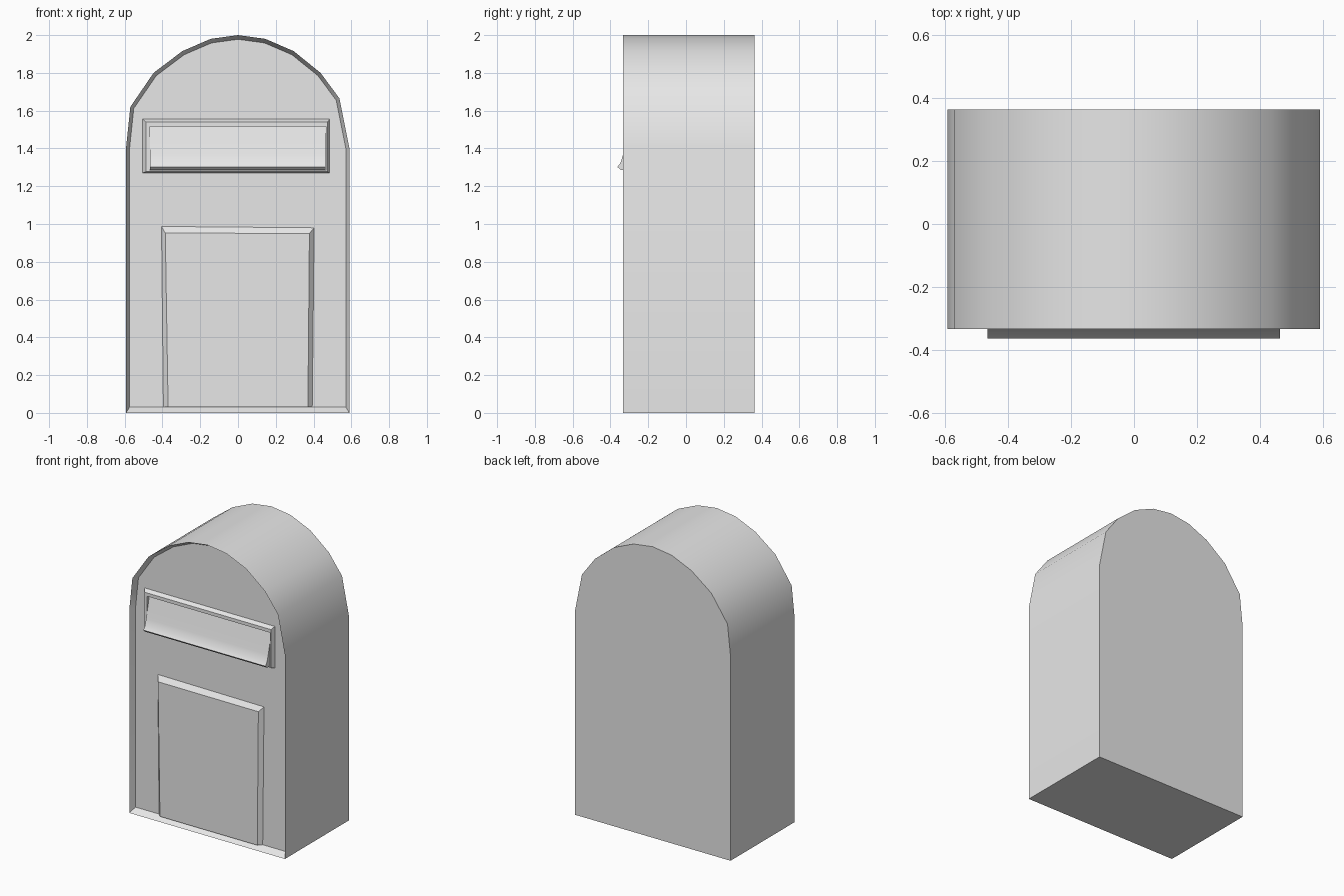
import bpy
import bmesh
import math

cube = bpy.data.objects.get("Cube")
if cube:
    bpy.data.objects.remove(cube, do_unlink=True)

grey = bpy.data.materials.new("light grey")
grey.use_nodes = True
grey.diffuse_color = (0.8, 0.8, 0.8, 1)
grey.node_tree.nodes["Principled BSDF"].inputs["Base Color"].default_value = (0.8, 0.8, 0.8, 1)


def finish(name, bm, smooth=False):
    bmesh.ops.recalc_face_normals(bm, faces=bm.faces)
    mesh = bpy.data.meshes.new(name)
    bm.to_mesh(mesh)
    bm.free()
    mesh.materials.append(grey)
    obj = bpy.data.objects.new(name, mesh)
    bpy.context.collection.objects.link(obj)
    if smooth:
        bpy.ops.object.select_all(action='DESELECT')
        obj.select_set(True)
        bpy.context.view_layer.objects.active = obj
        bpy.ops.object.shade_smooth_by_angle(angle=math.radians(30))
    return obj


def loft(name, sections, smooth=False):
    """Join (y, outline) sections into a closed solid; outlines are (x, z)."""
    bm = bmesh.new()
    rings = [[bm.verts.new((x, y, z)) for x, z in outline] for y, outline in sections]
    for a, b in zip(rings, rings[1:]):
        n = len(a)
        for i in range(n):
            j = (i + 1) % n
            bm.faces.new((a[i], a[j], b[j], b[i]))
    bm.faces.new(rings[0])
    bm.faces.new(rings[-1])
    return finish(name, bm, smooth)


def rect(left, right, bottom, top):
    return [(left, bottom), (right, bottom), (right, top), (left, top)]


BACK, FRONT, RECESS, RAISED = 0.363, -0.333, -0.293, -0.319

# Arched body with a sloping rim around a sunken front
arch = [(-0.593, 0), (0.59, 0), (0.59, 1.4), (0.537, 1.665), (0.437, 1.8),
        (0.295, 1.915), (0.145, 1.98), (0, 2), (-0.145, 1.98),
        (-0.295, 1.915), (-0.447, 1.8), (-0.57, 1.62), (-0.593, 1.4)]
inner = [(x * 0.968, 0.03 if z == 0 else z - 0.037 * (z - 1.4)) for x, z in arch]
loft("body", [(BACK, arch), (FRONT, arch), (RECESS, inner)], smooth=True)

# Raised door with bevelled edges
door_base = [(-0.395, 0.03), (0.393, 0.03), (0.403, 0.98), (-0.405, 0.987)]
door_face = [(-0.37, 0.03), (0.37, 0.03), (0.378, 0.95), (-0.385, 0.952)]
loft("door", [(RECESS + 0.005, door_base), (RECESS, door_base), (RAISED, door_face)])

# Raised frame around the letter slot
outer = rect(-0.505, 0.485, 1.27, 1.555)
lip = rect(-0.488, 0.474, 1.277, 1.54)
opening = rect(-0.467, 0.465, 1.282, 1.517)
loft("slot_frame", [(RECESS + 0.005, outer), (RECESS, outer), (RAISED, lip),
                    (RAISED, opening), (RECESS - 0.005, opening)])

# Curved flap that swings outward at the bottom
profile = [(-0.298, 1.515), (-0.316, 1.44), (-0.333, 1.37), (-0.346, 1.325),
           (-0.363, 1.302), (-0.345, 1.285), (-0.298, 1.285)]
bm = bmesh.new()
ends = [[bm.verts.new((x, y, z)) for y, z in profile] for x in (-0.465, 0.463)]
for i in range(len(profile)):
    j = (i + 1) % len(profile)
    bm.faces.new((ends[0][i], ends[0][j], ends[1][j], ends[1][i]))
for end in ends:
    bm.faces.new(end)
finish("slot_flap", bm, smooth=True)
